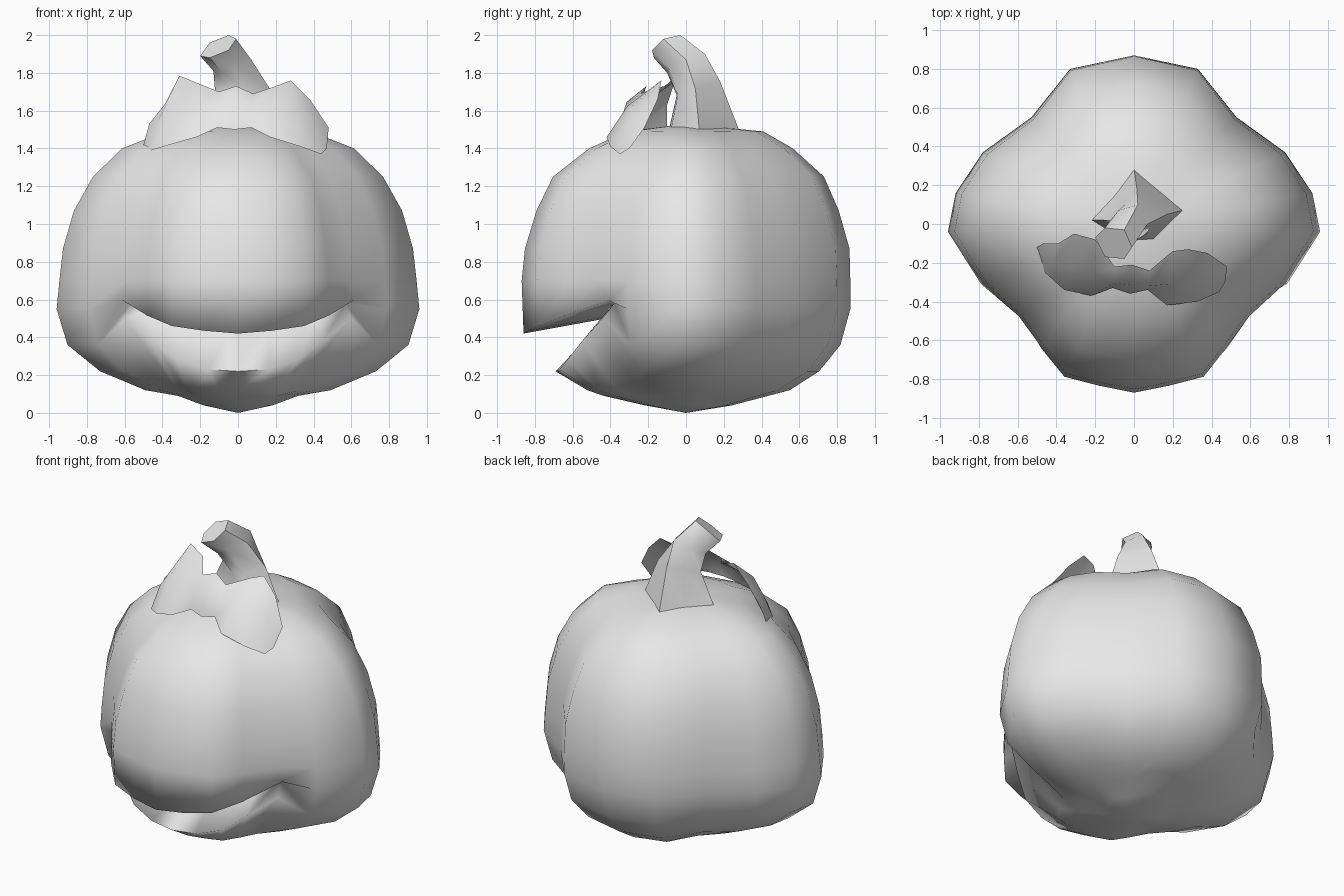
import bpy, bmesh, math
from mathutils import Vector

if "Cube" in bpy.data.objects:
    bpy.data.objects.remove(bpy.data.objects["Cube"])

grey = bpy.data.materials.new("plain grey")
grey.diffuse_color = (0.8, 0.8, 0.8, 1)
grey.use_nodes = True
grey.node_tree.nodes["Principled BSDF"].inputs["Base Color"].default_value = grey.diffuse_color


def loft(name, rings, closed, cap_start=False, cap_end=False, angle=80, solid=True):
    """Skin a list of point rings; a one-point ring becomes a fan."""
    bm = bmesh.new()
    vs = [[bm.verts.new(p) for p in r] for r in rings]
    for a, b in zip(vs, vs[1:]):
        n = max(len(a), len(b))
        for i in range(n if closed else n - 1):
            j = (i + 1) % n
            if len(a) == 1:
                bm.faces.new((a[0], b[j], b[i]))
            elif len(b) == 1:
                bm.faces.new((a[i], a[j], b[0]))
            else:
                bm.faces.new((a[i], a[j], b[j], b[i]))
    if cap_start:
        bm.faces.new(vs[0])
    if cap_end:
        bm.faces.new(vs[-1])
    if solid:
        bmesh.ops.recalc_face_normals(bm, faces=bm.faces)
    me = bpy.data.meshes.new(name)
    bm.to_mesh(me)
    bm.free()
    me.materials.append(grey)
    ob = bpy.data.objects.new(name, me)
    bpy.context.collection.objects.link(ob)
    bpy.ops.object.select_all(action='DESELECT')
    ob.select_set(True)
    bpy.context.view_layer.objects.active = ob
    bpy.ops.object.shade_smooth_by_angle(angle=math.radians(angle))
    return ob


# Four-lobed body: half outline from front centre to back centre
half = [(0, -.87), (.18, -.835), (.36, -.79), (.48, -.64), (.6, -.48), (.79, -.31),
        (.96, -.04), (.92, .16), (.78, .37), (.53, .55), (.33, .80), (0, .87)]
outline = half + [(-x, y) for x, y in half[-2:0:-1]]

# Height, then scale of the outline at the front, sides and back
levels = [(.04, .25, .19, .28), (.09, .5, .33, .5), (.12, .6, .51, .63),
          (.22, .79, .76, .81), (.36, .93, .94, .94), (.55, .99, 1, 1),
          (.70, 1, .985, 1), (.87, .98, .965, .995), (1.07, .91, .905, .93),
          (1.25, .81, .80, .84), (1.40, .59, .64, .65), (1.49, .36, .40, .47)]

# Mouth by |x| of the column: lower lip, inner fold, upper lip
mouth = {
    0:   ((0, -.69, .22), (0, -.42, .50), (0, -.86, .42)),
    .18: ((.16, -.67, .23), (.16, -.42, .51), (.18, -.83, .435)),
    .36: ((.32, -.63, .28), (.30, -.41, .53), (.35, -.78, .46)),
    .48: ((.45, -.55, .38), (.43, -.40, .56), (.48, -.64, .515)),
    .6:  ((.60, -.44, .50), (.57, -.38, .58), (.61, -.41, .595)),
}

rings = [[(0, 0, 0)]]
for k, (z, f, s, b) in enumerate(levels):
    ring = []
    for x, y in outline:
        if 3 <= k <= 5 and y < -.4:
            px, py, pz = mouth[abs(x)][k - 3]
            ring.append((math.copysign(px, x), py, pz))
            continue
        w = y * y / (x * x + y * y)
        scale = s * (1 - w) + (f if y < 0 else b) * w
        ring.append((x * scale, y * scale, z))
    rings.append(ring)
rings.append([(0, 0, 1.53)])
loft("pumpkin_body", rings, True, angle=100)

# Stem: flared base, bent towards the front left
base = [(0, .28), (.25, .07), (.10, -.08), (-.05, -.09), (-.22, .02), (-.10, .15)]
stem = [
    [(x, y, 1.5) for x, y in base],
    [(.015 + x * .62, .05 + (y - .07) * .62, 1.70 + y * .2) for x, y in base],
    [(.02, .1, 1.9), (.07, 0, 1.87), (0, -.09, 1.83),
     (-.08, -.1, 1.80), (-.13, -.02, 1.81), (-.08, .07, 1.87)],
    [(-.05, -.03, 2.0), (-.01, -.12, 1.98), (-.05, -.18, 1.92),
     (-.15, -.17, 1.88), (-.20, -.07, 1.89), (-.15, -.02, 1.96)],
]
loft("stem", stem, True, cap_start=True, cap_end=True, angle=60)

# Leaf: thin curved sheet draped over the front shoulder
upper = [(-.47, -.10, 1.53), (-.39, -.10, 1.63), (-.31, -.05, 1.785), (-.20, -.08, 1.74),
         (-.10, -.22, 1.70), (-.01, -.21, 1.73), (.08, -.24, 1.69), (.20, -.14, 1.73),
         (.28, -.13, 1.76), (.38, -.15, 1.66), (.48, -.22, 1.51)]
lower = [(-.50, -.12, 1.42), (-.46, -.25, 1.39), (-.36, -.34, 1.42), (-.22, -.37, 1.46),
         (-.11, -.33, 1.51), (-.02, -.36, 1.50), (.07, -.34, 1.51), (.17, -.42, 1.46),
         (.33, -.40, 1.41), (.44, -.35, 1.37), (.47, -.30, 1.40)]
middle = []
for i, (u, l) in enumerate(zip(upper, lower)):
    bulge = .03 if 0 < i < 10 else 0
    middle.append(tuple((Vector(u) + Vector(l)) / 2 + Vector((0, -bulge, bulge))))
loft("leaf", [lower, middle, upper], False, angle=80, solid=False)
